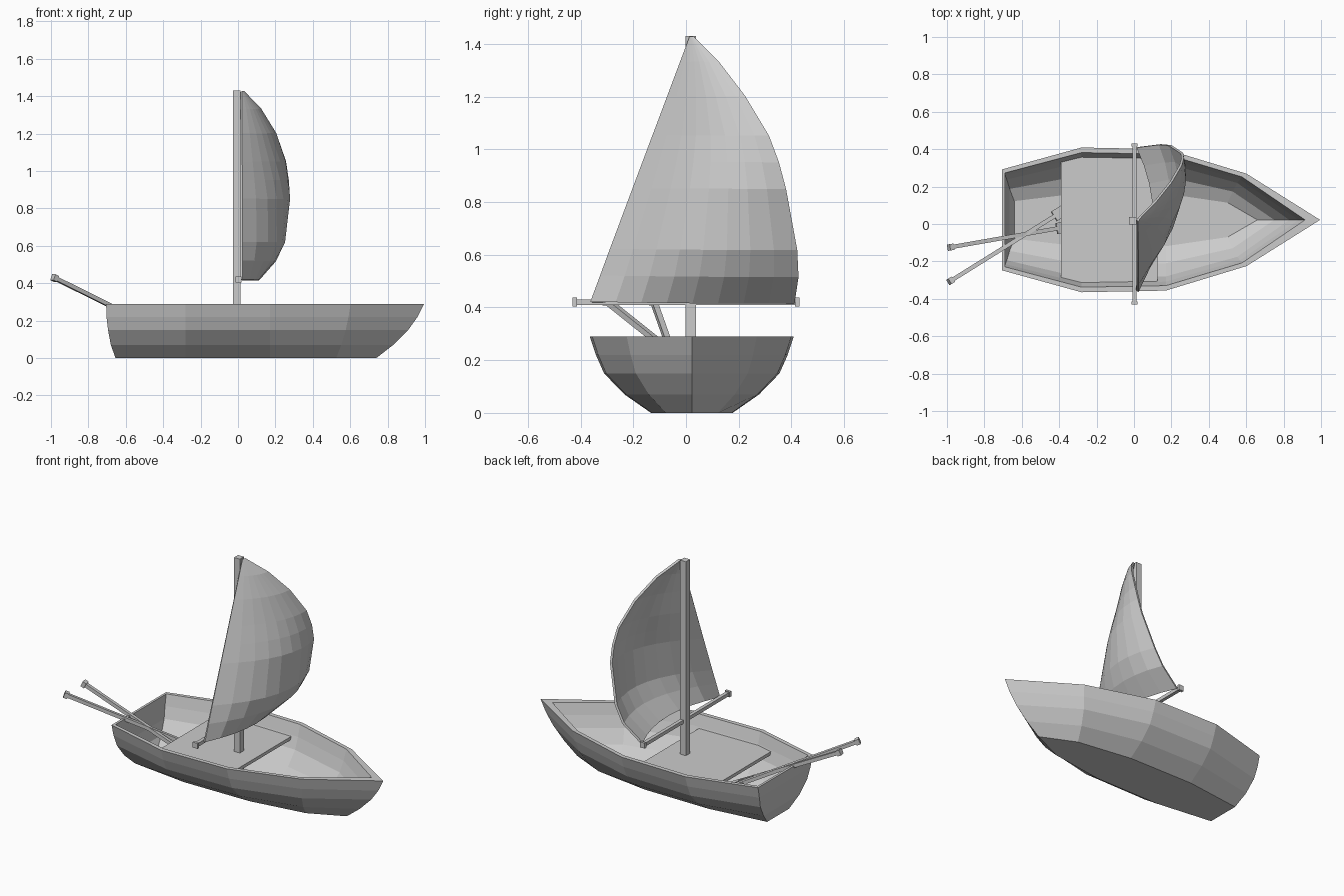
import bpy, bmesh
from mathutils import Vector, Matrix

cube = bpy.data.objects.get("Cube")
if cube:
    bpy.data.objects.remove(cube, do_unlink=True)

MID = 0.022  # keel line in y
grey = bpy.data.materials.new("light_grey")
grey.use_nodes = True
grey.diffuse_color = (0.6, 0.6, 0.6, 1)
bsdf = next(n for n in grey.node_tree.nodes if n.type == 'BSDF_PRINCIPLED')
bsdf.inputs["Base Color"].default_value = (0.6, 0.6, 0.6, 1)


def finish(name, bm, normals=True):
    if normals:
        bmesh.ops.recalc_face_normals(bm, faces=bm.faces)
    me = bpy.data.meshes.new(name)
    bm.to_mesh(me)
    bm.free()
    me.materials.append(grey)
    ob = bpy.data.objects.new(name, me)
    bpy.context.collection.objects.link(ob)
    return ob


def add_beam(bm, a, b, width, depth=None):
    """Square bar between two points."""
    a, b = Vector(a), Vector(b)
    d = b - a
    rot = d.to_track_quat('Z', 'Y').to_matrix().to_4x4()
    size = Matrix.Diagonal((width, depth or width, d.length, 1))
    bmesh.ops.create_cube(bm, size=1, matrix=Matrix.Translation((a + b) / 2) @ rot @ size)


# Hull: rings going up the outside, over the rim and down the inside
def hull_ring(z, stern, bow, width):
    fwd = 0.6 - (0.99 - bow) * 0.3
    side = [(stern, 0.27), (-0.28, 0.387), (0.17, 0.378), (fwd, 0.247)]
    right = [(x, MID - h * width, z) for x, h in side]
    left = [(x, MID + h * width, z) for x, h in reversed(side)]
    return right + [(bow, MID, z)] + left


LEVELS = [(0, -0.655, 0.74, 0.40), (0.07, -0.68, 0.83, 0.66), (0.15, -0.695, 0.91, 0.86),
          (0.22, -0.703, 0.96, 0.94), (0.29, -0.705, 0.995, 1.0)]
rings = [hull_ring(*lv) for lv in LEVELS]
for z, stern, bow, width in reversed(LEVELS):
    rings.append(hull_ring(max(z, 0.03), stern + 0.015, bow - 0.08, width * 0.93))
bm = bmesh.new()
vr = [[bm.verts.new(p) for p in ring] for ring in rings]
n = len(vr[0])
for lo, hi in zip(vr, vr[1:]):
    for i in range(n):
        j = (i + 1) % n
        bm.faces.new((lo[i], lo[j], hi[j], hi[i]))
bm.faces.new(vr[0][::-1])
bm.faces.new(vr[-1])
finish("hull", bm)

# Deck plate fitted between the hull walls
bm = bmesh.new()
half = [(-0.39, 0.318), (-0.28, 0.337), (0.125, 0.33)]
outline = [(x, MID - h) for x, h in half] + [(x, MID + h) for x, h in reversed(half)]
face = bm.faces.new([bm.verts.new((x, y, 0.192)) for x, y in outline])
ext = bmesh.ops.extrude_face_region(bm, geom=[face])
bmesh.ops.translate(bm, vec=(0, 0, 0.02),
                    verts=[v for v in ext["geom"] if isinstance(v, bmesh.types.BMVert)])
finish("deck", bm)

# Mast
bm = bmesh.new()
add_beam(bm, (-0.006, MID - 0.004, 0.03), (-0.006, MID - 0.004, 1.43), 0.04)
finish("mast", bm)

# Boom with a cap on each end
bm = bmesh.new()
add_beam(bm, (0.003, -0.42, 0.42), (0.003, 0.42, 0.42), 0.022)
for y in (-0.422, 0.422):
    add_beam(bm, (0.003, y - 0.008, 0.42), (0.003, y + 0.008, 0.42), 0.034)
finish("boom", bm)

# Sail rows: height, leech y, leech x, belly depth
ROWS = [(0.42, 0.41, 0.0, 0.09), (0.52, 0.425, 0.12, 0.11), (0.62, 0.42, 0.175, 0.125),
        (0.85, 0.378, 0.238, 0.10), (0.95, 0.352, 0.242, 0.08), (1.05, 0.315, 0.232, 0.06),
        (1.2, 0.225, 0.18, 0.04), (1.33, 0.125, 0.10, 0.02), (1.425, 0.03, 0.008, 0.0)]
COLS = 8
bm = bmesh.new()
grid = []
for z, ly, lx, belly in ROWS:
    luff = -0.36 + 0.38 * (z - 0.42) / 1.01
    row = []
    for i in range(COLS + 1):
        t = i / COLS
        x = 0.018 + lx * t + belly * 4 * t * (1 - t)
        row.append(bm.verts.new((x, luff + (ly - luff) * t, z)))
    grid.append(row)
for lo, hi in zip(grid, grid[1:]):
    for i in range(COLS):
        bm.faces.new((lo[i], lo[i + 1], hi[i + 1], hi[i]))
sail = finish("sail", bm)
mod = sail.modifiers.new("thickness", 'SOLIDIFY')
mod.thickness = 0.014
mod.offset = 0


# Oars: shaft, grip cap and flat blade tucked under the deck
def oar(name, grip, low):
    grip, low = Vector(grip), Vector(low)
    d = (low - grip).normalized()
    bm = bmesh.new()
    add_beam(bm, grip, low, 0.022)
    add_beam(bm, grip - d * 0.006, grip + d * 0.018, 0.034)
    add_beam(bm, low - d * 0.06, low + d * 0.1, 0.06, 0.012)
    finish(name, bm)


oar("right_oar", (-0.985, -0.307, 0.43), (-0.38, 0.07, 0.13))
oar("left_oar", (-0.985, -0.125, 0.43), (-0.36, -0.015, 0.12))
